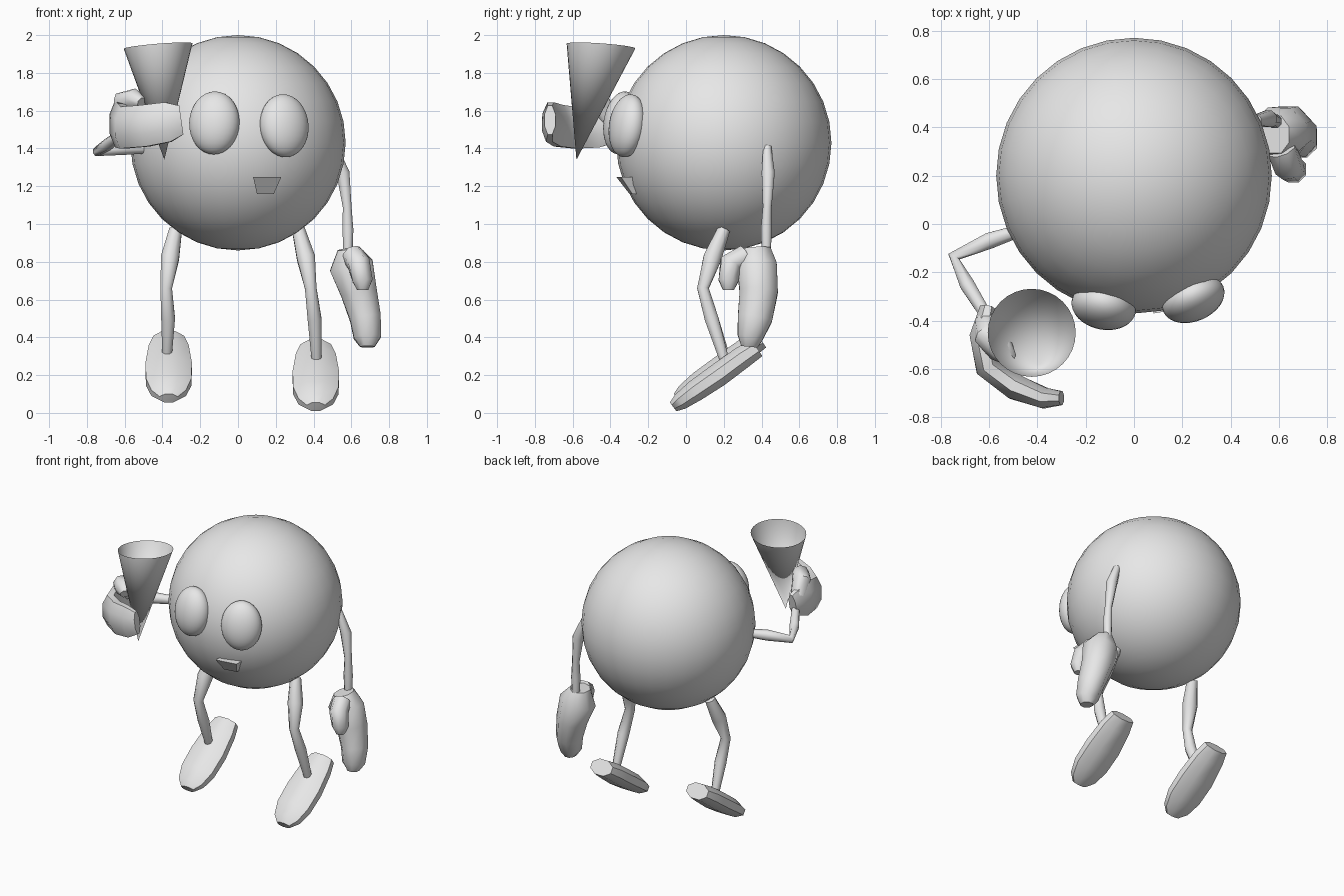
import bpy, bmesh, math
from mathutils import Vector, Matrix

if "Cube" in bpy.data.objects:
    bpy.data.objects.remove(bpy.data.objects["Cube"], do_unlink=True)

grey = bpy.data.materials.new("plain grey")
grey.use_nodes = True
grey.diffuse_color = (0.8, 0.8, 0.8, 1)
grey.node_tree.nodes["Principled BSDF"].inputs["Base Color"].default_value = (0.8, 0.8, 0.8, 1)


def finish(name, bm, angle=50, fix=True):
    """Turn a bmesh into a named, shaded object."""
    if fix:
        bmesh.ops.recalc_face_normals(bm, faces=bm.faces)
    mesh = bpy.data.meshes.new(name)
    bm.to_mesh(mesh)
    bm.free()
    mesh.materials.append(grey)
    ob = bpy.data.objects.new(name, mesh)
    bpy.context.collection.objects.link(ob)
    bpy.ops.object.select_all(action='DESELECT')
    ob.select_set(True)
    bpy.context.view_layer.objects.active = ob
    if angle:
        bpy.ops.object.shade_smooth_by_angle(angle=math.radians(angle))
    return ob


def ball(name, centre, radii, turn=0, tilt=0, segs=32):
    bm = bmesh.new()
    bmesh.ops.create_uvsphere(bm, u_segments=segs, v_segments=segs // 2, radius=1)
    m = (Matrix.Translation(centre) @ Matrix.Rotation(turn, 4, 'Z')
         @ Matrix.Rotation(tilt, 4, 'X') @ Matrix.Diagonal((*radii, 1)))
    bm.transform(m)
    return finish(name, bm)


def loft(name, stations, side, sides=8, angle=50):
    """Sweep rings along stations (x, y, z, half size along side, half size across)."""
    bm = bmesh.new()
    pts = [Vector(s[:3]) for s in stations]
    grow = 1 / math.sqrt(math.cos(math.pi / sides))
    rings = []
    for i, s in enumerate(stations):
        t = (pts[min(i + 1, len(pts) - 1)] - pts[max(i - 1, 0)]).normalized()
        u = Vector(side)
        u = (u - t * u.dot(t)).normalized()
        v = t.cross(u)
        ring = []
        for k in range(sides):
            a = (k + 0.5) * math.tau / sides
            ring.append(bm.verts.new(pts[i] + grow * (u * s[3] * math.cos(a) + v * s[-1] * math.sin(a))))
        rings.append(ring)
    for a, b in zip(rings, rings[1:]):
        for k in range(sides):
            j = (k + 1) % sides
            bm.faces.new((a[k], a[j], b[j], b[k]))
    bm.faces.new(rings[0])
    bm.faces.new(rings[-1])
    return finish(name, bm, angle)


# Round body and eyes
ball("body", (0, 0.2, 1.43), (0.57, 0.57, 0.57))
ball("right_eye", (-0.125, -0.34, 1.535), (0.135, 0.095, 0.168), -0.2, -0.15)
ball("left_eye", (0.245, -0.31, 1.52), (0.135, 0.09, 0.168), 0.4, -0.15)

# Wedge mouth
bm = bmesh.new()
for x, z, y in ((0.08, 1.25, -0.37), (0.23, 1.25, -0.345), (0.1, 1.16, -0.3), (0.19, 1.16, -0.285)):
    bm.verts.new((x, y, z))
    bm.verts.new((x, -0.25, z))
bmesh.ops.convex_hull(bm, input=bm.verts)
finish("mouth", bm, 0)

# Open cone held point down
bm = bmesh.new()
tip = bm.verts.new((-0.39, -0.58, 1.34))
rim = []
for k in range(32):
    a = k * math.tau / 32
    dx, dy = 0.182 * math.cos(a), 0.182 * math.sin(a)
    rim.append(bm.verts.new((-0.423 + dx, -0.45 + dy, 1.942 + 0.08 * dx - 0.07 * dy)))
for k in range(32):
    bm.faces.new((tip, rim[(k + 1) % 32], rim[k]))
finish("cone", bm, 50, fix=True)

# Arms
loft("right_arm", [(-0.45, -0.02, 1.4, 0.025), (-0.6, -0.07, 1.4, 0.035), (-0.745, -0.135, 1.385, 0.026),
                   (-0.69, -0.25, 1.42, 0.032), (-0.61, -0.38, 1.48, 0.025)], (0, 0, 1))
loft("left_arm", [(0.505, 0.43, 1.41, 0.022), (0.556, 0.435, 1.27, 0.036), (0.578, 0.43, 1.09, 0.024),
                  (0.582, 0.425, 0.97, 0.03), (0.582, 0.425, 0.84, 0.025)], (0, 1, 0))

# Right mitten curling around the cone
loft("right_hand", [(-0.605, -0.35, 1.51, 0.08, 0.035), (-0.63, -0.46, 1.53, 0.13, 0.052),
                    (-0.605, -0.59, 1.51, 0.115, 0.055), (-0.49, -0.675, 1.52, 0.115, 0.055),
                    (-0.37, -0.72, 1.54, 0.11, 0.045), (-0.3, -0.72, 1.55, 0.08, 0.03)], (0, 0, 1))
loft("right_thumb", [(-0.61, -0.41, 1.56, 0.05), (-0.6, -0.46, 1.65, 0.06),
                     (-0.55, -0.52, 1.66, 0.055), (-0.51, -0.56, 1.64, 0.03)], (0, 1, 0.3))

# Left mitten hanging down
loft("left_hand", [(0.585, 0.37, 0.87, 0.06, 0.08), (0.6, 0.375, 0.78, 0.12, 0.11),
                   (0.64, 0.385, 0.64, 0.1, 0.105), (0.675, 0.365, 0.5, 0.085, 0.095),
                   (0.685, 0.34, 0.4, 0.075, 0.07), (0.685, 0.335, 0.35, 0.04, 0.045)], (1, 0, 0))
loft("left_thumb", [(0.61, 0.31, 0.83, 0.06), (0.64, 0.235, 0.79, 0.06),
                    (0.66, 0.225, 0.7, 0.055), (0.66, 0.225, 0.65, 0.03)], (1, 0, 0))

# Legs, narrow at the joints
for name, xs, drop in (("right_leg", (-0.33, -0.36, -0.38, -0.37, -0.375), 0.03),
                       ("left_leg", (0.32, 0.36, 0.385, 0.405, 0.415), 0)):
    path = ((0.2, 0.97, 0.035), (0.14, 0.82, 0.05), (0.09, 0.66, 0.032),
            (0.135, 0.5, 0.038), (0.2, 0.29 + drop, 0.027))
    loft(name, [(x, *p) for x, p in zip(xs, path)], (1, 0, 0))

# Feet, toes pointing down
for name, x, dy, dz in (("right_foot", -0.367, 0.02, 0.045), ("left_foot", 0.412, 0, 0)):
    sole = ((0.375, 0.345, 0.085, 0.055), (0.3, 0.295, 0.11, 0.062), (0.17, 0.2, 0.128, 0.065),
            (0.05, 0.118, 0.125, 0.06), (-0.03, 0.06, 0.095, 0.048), (-0.068, 0.032, 0.05, 0.03))
    loft(name, [(x, y + dy, z + dz, w, h) for y, z, w, h in sole], (1, 0, 0))
